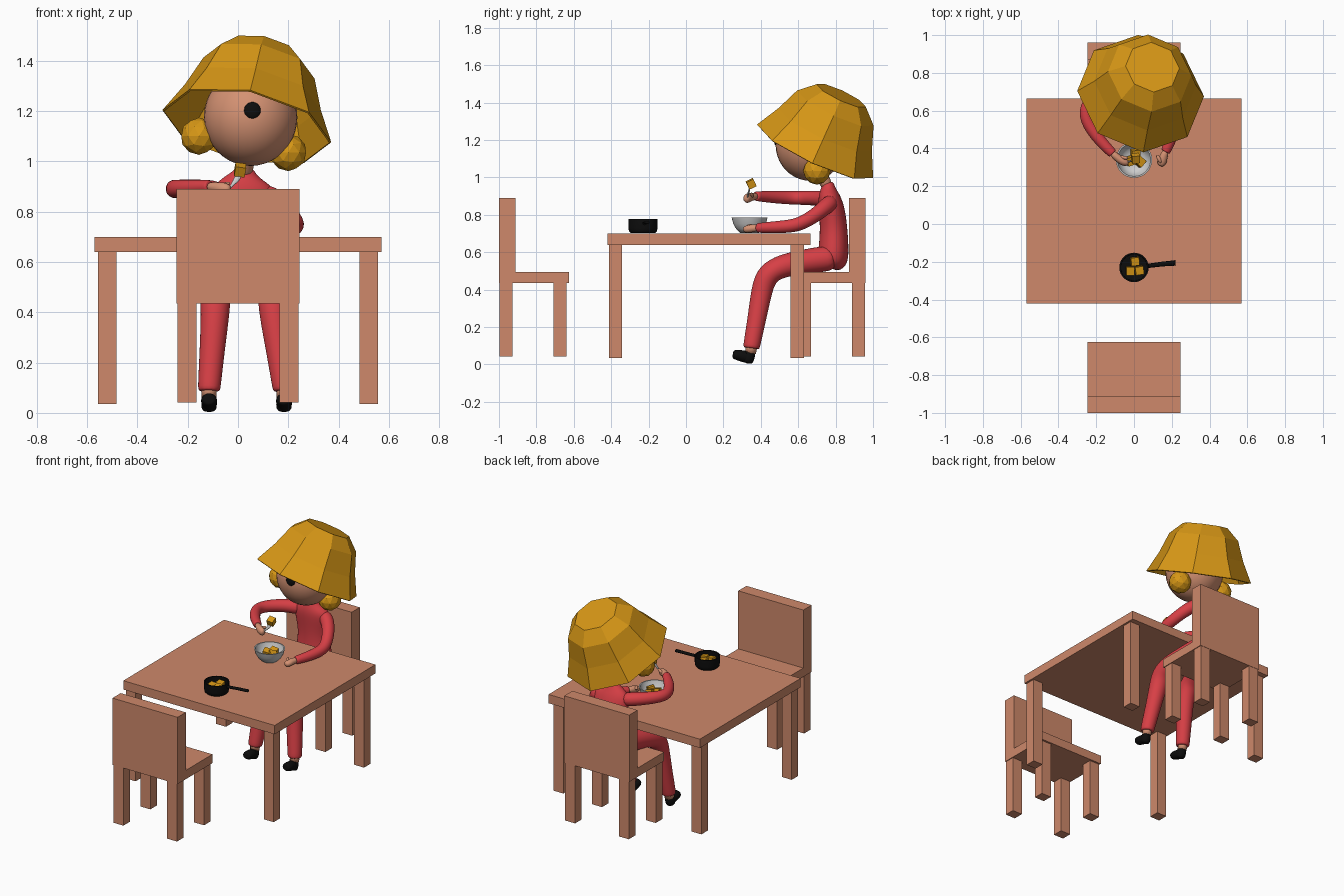
import bpy, bmesh, math
from mathutils import Vector, Matrix, Euler


def material(name, rgb):
    m = bpy.data.materials.new(name)
    m.diffuse_color = (*rgb, 1)
    return m


WOOD = material("terracotta wood", (0.62, 0.25, 0.145))
SKIN = material("skin", (0.66, 0.285, 0.17))
RED = material("red cloth", (0.68, 0.05, 0.06))
GOLD = material("gold", (0.68, 0.31, 0.008))
BLACK = material("black", (0.004, 0.004, 0.004))
GREY = material("pale grey", (0.6, 0.6, 0.6))


def finish(name, bm, mat, smooth=False):
    bmesh.ops.recalc_face_normals(bm, faces=bm.faces)
    me = bpy.data.meshes.new(name)
    bm.to_mesh(me)
    bm.free()
    me.materials.append(mat)
    ob = bpy.data.objects.new(name, me)
    bpy.context.collection.objects.link(ob)
    if smooth:
        for p in me.polygons:
            p.use_smooth = True
    return ob


def box(name, lo, hi, mat):
    lo, hi = Vector(lo), Vector(hi)
    bm = bmesh.new()
    bmesh.ops.create_cube(bm, size=1, matrix=Matrix.LocRotScale((lo + hi) / 2, None, hi - lo))
    return finish(name, bm, mat)


def cube(name, loc, size, rot, mat):
    bm = bmesh.new()
    bmesh.ops.create_cube(bm, size=1, matrix=Matrix.LocRotScale(Vector(loc), Euler(rot), Vector((size,) * 3)))
    return finish(name, bm, mat)


def ball(name, loc, scale, mat, rot=(0, 0, 0)):
    bm = bmesh.new()
    bmesh.ops.create_uvsphere(bm, u_segments=32, v_segments=20, radius=1,
                              matrix=Matrix.LocRotScale(Vector(loc), Euler(rot), Vector(scale)))
    return finish(name, bm, mat, True)


def skin_rings(bm, rings, cap=True):
    """Bridge a list of equal vertex loops with quads."""
    n = len(rings[0])
    for a, b in zip(rings, rings[1:]):
        for i in range(n):
            j = (i + 1) % n
            bm.faces.new((a[i], a[j], b[j], b[i]))
    if cap:
        bm.faces.new(rings[0])
        bm.faces.new(rings[-1])


def sweep(name, pts, mat, ref=(1, 0, 0), sides=12, level=2):
    """Tube through (x, y, z, half_width, half_depth) stations."""
    bm, rings = bmesh.new(), []
    pos = [Vector(p[:3]) for p in pts]
    for k, p in enumerate(pts):
        t = (pos[min(k + 1, len(pos) - 1)] - pos[max(k - 1, 0)]).normalized()
        v = t.cross(Vector(ref)).normalized()
        u = v.cross(t)
        a, b = p[3] * 1.04, p[-1] * 1.04
        rings.append([bm.verts.new(pos[k] + u * a * math.cos(w) + v * b * math.sin(w))
                      for w in (math.tau * i / sides for i in range(sides))])
    skin_rings(bm, rings)
    ob = finish(name, bm, mat, True)
    if level:
        sub = ob.modifiers.new("round", 'SUBSURF')
        sub.levels = sub.render_levels = level
    return ob


def lathe(name, centre, profile, mat, seg=32):
    bm = bmesh.new()
    rings = [[bm.verts.new((centre[0] + r * math.cos(math.tau * i / seg),
                            centre[1] + r * math.sin(math.tau * i / seg), z))
              for i in range(seg)] for r, z in profile]
    skin_rings(bm, rings)
    ob = finish(name, bm, mat)
    bpy.context.view_layer.objects.active = ob
    ob.select_set(True)
    bpy.ops.object.shade_smooth_by_angle(angle=math.radians(50))
    ob.select_set(False)
    return ob


# Table
box("table_top", (-0.57, -0.42, 0.64), (0.57, 0.665, 0.70), WOOD)
for s in (-1, 1):
    x0, x1 = sorted((s * 0.483, s * 0.557))
    for y in (-0.412, 0.56):
        box("table_leg", (x0, y, 0.035), (x1, y + 0.07, 0.64), WOOD)


# Two facing chairs
def chair(label, f):
    def part(name, x0, x1, y0, y1, z0, z1):
        a, b = sorted((f(y0), f(y1)))
        box(label + name, (x0, a, z0), (x1, b, z1), WOOD)
    part("_seat", -0.245, 0.245, -0.915, -0.625, 0.435, 0.495)
    part("_backrest", -0.245, 0.245, -1.0, -0.912, 0.435, 0.89)
    for x in (-0.24, 0.165):
        part("_back_leg", x, x + 0.075, -0.998, -0.928, 0.042, 0.437)
        part("_front_leg", x, x + 0.075, -0.708, -0.638, 0.042, 0.437)


chair("empty_chair", lambda y: y)
chair("used_chair", lambda y: -0.04 - y)

# Torso and neck
sweep("torso", [(0.02, 0.765, 0.515, 0.07, 0.05), (0.02, 0.785, 0.55, 0.125, 0.085),
                (0.02, 0.79, 0.63, 0.12, 0.08), (0.02, 0.79, 0.73, 0.105, 0.073),
                (0.02, 0.78, 0.83, 0.125, 0.07), (0.02, 0.765, 0.895, 0.125, 0.06),
                (0.02, 0.76, 0.93, 0.08, 0.045), (0.025, 0.76, 0.955, 0.045, 0.034),
                (0.025, 0.755, 0.975, 0.036, 0.03)], RED)
sweep("neck", [(0.025, 0.76, 0.94, 0.03), (0.03, 0.74, 0.985, 0.032), (0.04, 0.70, 1.05, 0.04)], SKIN)

# Head and single eye
ball("head", (0.05, 0.665, 1.175), (0.186, 0.186, 0.193), SKIN)
ball("eye", (0.057, 0.486, 1.203), (0.033, 0.014, 0.033), BLACK, (-0.15, 0, 0))

# Faceted bell of hair, tilted back and sideways
axis = Vector((0.187, 0.418, 0.889)).normalized()
turn = Vector((0, 0, 1)).rotation_difference(axis)
bm = bmesh.new()
rings = [[bm.verts.new(Vector((0.035, 0.69, 1.14)) + turn @ Vector(
    (r * math.cos(math.tau * i / 8), r * math.sin(math.tau * i / 8), h)))
    for i in range(8)] for r, h in ((0.342, 0.0), (0.275, 0.13), (0.225, 0.26), (0.145, 0.335))]
skin_rings(bm, rings, cap=False)
bm.faces.new(rings[-1])
hair = finish("hair", bm, GOLD)
shell = hair.modifiers.new("shell", 'SOLIDIFY')
shell.thickness = 0.008
for loc in ((-0.155, 0.68, 1.10), (0.20, 0.70, 1.035)):
    bm = bmesh.new()
    bmesh.ops.create_icosphere(bm, subdivisions=2, radius=0.074, matrix=Matrix.Translation(loc))
    finish("hair_bun", bm, GOLD)

# Legs, ankles and shoes
for hip, knee, foot in ((-0.045, -0.09, -0.115), (0.085, 0.14, 0.183)):
    sweep("leg", [(hip, 0.80, 0.57, 0.06), (hip, 0.74, 0.565, 0.07),
                  ((hip + knee) / 2, 0.60, 0.545, 0.064), (knee, 0.49, 0.52, 0.062),
                  (knee, 0.43, 0.475, 0.062), (knee, 0.405, 0.40, 0.057),
                  ((knee + foot) / 2, 0.38, 0.25, 0.05), (foot, 0.35, 0.095, 0.045),
                  (foot, 0.349, 0.085, 0.043)], RED)
    sweep("ankle", [(foot, 0.352, 0.11, 0.03), (foot, 0.345, 0.06, 0.028)], SKIN, level=0)
    sweep("shoe_collar", [(foot, 0.347, 0.082, 0.031), (foot, 0.333, 0.03, 0.032),
                          (foot, 0.326, 0.004, 0.028)], BLACK, level=1)
    sweep("shoe", [(foot, 0.352, 0.035, 0.026, 0.03), (foot, 0.325, 0.04, 0.03, 0.033),
                   (foot, 0.28, 0.05, 0.033, 0.029), (foot, 0.256, 0.054, 0.028, 0.024),
                   (foot, 0.25, 0.055, 0.018, 0.016)], BLACK)

# Arms: one raised with the fork, one resting by the bowl
UP = (0, 0, 1)
sweep("raised_arm", [(-0.06, 0.77, 0.875, 0.045), (-0.13, 0.745, 0.885, 0.043),
                     (-0.22, 0.67, 0.89, 0.038), (-0.262, 0.60, 0.89, 0.036),
                     (-0.245, 0.53, 0.892, 0.035), (-0.18, 0.44, 0.896, 0.031),
                     (-0.115, 0.375, 0.90, 0.026), (-0.112, 0.372, 0.90, 0.024)], RED, UP)
sweep("resting_arm", [(0.09, 0.78, 0.87, 0.045), (0.145, 0.76, 0.855, 0.043),
                      (0.20, 0.69, 0.795, 0.038), (0.23, 0.61, 0.75, 0.037),
                      (0.225, 0.55, 0.738, 0.035), (0.20, 0.46, 0.733, 0.031),
                      (0.168, 0.385, 0.73, 0.026), (0.166, 0.382, 0.73, 0.024)], RED, UP)

# Hands with thumbs
sweep("raised_hand", [(-0.12, 0.38, 0.90, 0.018), (-0.09, 0.352, 0.897, 0.02),
                      (-0.06, 0.33, 0.89, 0.028, 0.022), (-0.028, 0.318, 0.884, 0.02, 0.017)], SKIN, UP)
ball("raised_thumb", (-0.055, 0.352, 0.905), (0.026, 0.009, 0.010), SKIN, (0, -0.4, -0.2))
sweep("resting_hand", [(0.17, 0.39, 0.73, 0.018), (0.158, 0.362, 0.729, 0.02),
                       (0.15, 0.335, 0.725, 0.022, 0.026), (0.14, 0.305, 0.72, 0.016, 0.018)], SKIN, UP)
ball("resting_thumb", (0.132, 0.345, 0.74), (0.010, 0.024, 0.010), SKIN, (0, 0, 0.5))

# Fork with a bite on it
sweep("fork", [(-0.05, 0.325, 0.875, 0.005), (-0.02, 0.332, 0.91, 0.005),
               (-0.008, 0.336, 0.925, 0.014, 0.005), (0.008, 0.343, 0.95, 0.012, 0.004)], GREY, sides=8, level=1)
cube("fork_bite", (0.008, 0.348, 0.966), 0.042, (0.45, 0.15, 0.1), GOLD)

# Bowl of food
lathe("bowl", (0, 0.34), [(0.03, 0.702), (0.05, 0.704), (0.072, 0.725), (0.087, 0.752), (0.096, 0.785),
                          (0.088, 0.785), (0.078, 0.752), (0.06, 0.728), (0.03, 0.72)], GREY)
for x, y, a in ((-0.018, 0.335, 0.3), (0.03, 0.33, 0.9), (0.008, 0.372, 0.1)):
    cube("bowl_food", (x, y, 0.75), 0.044, (0.25, 0.2, a), GOLD)

# Pan with handle and food
lathe("pan", (0, -0.23), [(0.04, 0.702), (0.066, 0.703), (0.075, 0.713), (0.078, 0.73), (0.078, 0.777),
                          (0.07, 0.777), (0.069, 0.725), (0.03, 0.72)], BLACK)
sweep("pan_handle", [(0.07, -0.222, 0.755, 0.009, 0.011), (0.15, -0.212, 0.758, 0.008, 0.012),
                     (0.22, -0.206, 0.76, 0.008, 0.014)], BLACK, UP, sides=8, level=0)
for x, y, a in ((0.005, -0.198, 0.1), (-0.02, -0.248, 0.0), (0.028, -0.246, 0.15)):
    cube("pan_food", (x, y, 0.742), 0.043, (0.1, 0.1, a), GOLD)
